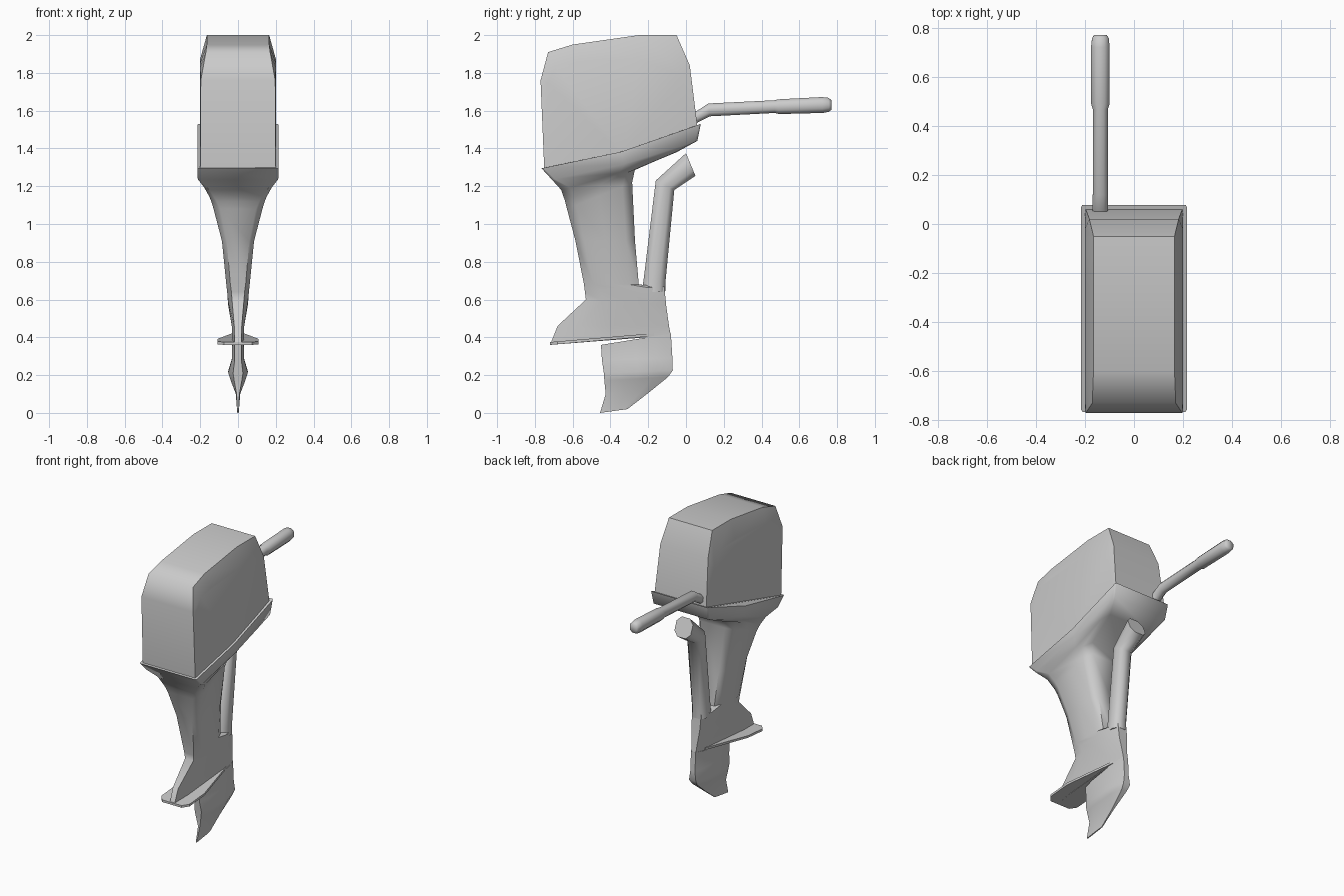
import bpy, bmesh, math


def finish(name, bm, angle):
    bmesh.ops.recalc_face_normals(bm, faces=bm.faces[:])
    mesh = bpy.data.meshes.new(name)
    bm.to_mesh(mesh)
    bm.free()
    ob = bpy.data.objects.new(name, mesh)
    bpy.context.collection.objects.link(ob)
    bpy.ops.object.select_all(action='DESELECT')
    ob.select_set(True)
    bpy.context.view_layer.objects.active = ob
    bpy.ops.object.shade_smooth_by_angle(angle=math.radians(angle))
    return ob


def bridge(bm, a, b):
    n = len(a)
    for i in range(n):
        j = (i + 1) % n
        bm.faces.new((a[i], a[j], b[j], b[i]))


def loft(name, stations, cx=0.0, angle=60):
    """Station: y0, z0, y1, z1 (two ends of the section), half width, corner cut, sag."""
    bm = bmesh.new()
    rings = []
    for y0, z0, y1, z1, w, c, sag in stations:
        k = 1 - c
        section = [(-1, -k), (-1, k), (-k, 1), (0, 1), (k, 1),
                   (1, k), (1, -k), (k, -1), (0, -1), (-k, -1)]
        ring = []
        for t, u in section:
            f = (t + 1) / 2
            z = z0 + (z1 - z0) * f - sag * (1 - t * t)
            ring.append(bm.verts.new((cx + u * w, y0 + (y1 - y0) * f, z)))
        rings.append(ring)
    for a, b in zip(rings, rings[1:]):
        bridge(bm, a, b)
    bm.faces.new(rings[0])
    bm.faces.new(rings[-1])
    return finish(name, bm, angle)


# Engine cowl: side profile (y, z, half width) with bevelled side panels
outer = [(-.75, 1.28, .2), (-.77, 1.76, .197), (-.73, 1.91, .17), (-.60, 1.95, .165),
         (-.25, 2.0, .165), (-.05, 2.0, .165), (.02, 1.84, .182), (.06, 1.52, .197),
         (-.33, 1.355, .2)]
panel = [(-.735, 1.30), (-.735, 1.75), (-.69, 1.83), (-.58, 1.855), (-.25, 1.875),
         (-.08, 1.86), (-.02, 1.78), (.03, 1.52), (-.33, 1.365)]
bm = bmesh.new()
sides = []
for s in (-1, 1):
    ring = [bm.verts.new((s * w, y, z)) for y, z, w in outer]
    inset = [bm.verts.new((s * .2, y, z)) for y, z in panel]
    bridge(bm, ring, inset)
    bm.faces.new(inset)
    sides.append(ring)
bridge(bm, *sides)
finish("engine_cowl", bm, 60)

# Lower pan flowing into the tapered leg
loft("pan_and_leg", [
    (-.765, 1.295, .078, 1.53, .215, .02, .03),
    (-.71, 1.235, .06, 1.44, .213, .04, .02),
    (-.66, 1.18, -.05, 1.38, .178, .15, .01),
    (-.64, 1.12, -.27, 1.29, .15, .25, 0),
    (-.63, 1.08, -.285, 1.22, .135, .3, 0),
    (-.585, .91, -.27, .91, .085, .3, 0),
    (-.54, .68, -.25, .68, .062, .35, 0),
    (-.535, .64, -.115, .668, .058, .4, 0),
    (-.53, .60, -.105, .57, .053, .4, 0),
    (-.68, .46, -.09, .46, .033, .4, 0),
    (-.72, .36, -.08, .41, .03, .4, 0)])

# Gear case and skeg
loft("gear_case_and_skeg", [
    (-.45, .36, -.08, .42, .03, .4, 0),
    (-.445, .28, -.072, .29, .032, .45, 0),
    (-.435, .21, -.07, .225, .052, .5, 0),
    (-.432, .17, -.095, .19, .04, .5, 0),
    (-.425, .10, -.20, .105, .012, .4, 0),
    (-.455, 0, -.31, .02, .004, .3, 0)])

# Plate above the propeller opening, tapering backwards
bm = bmesh.new()
half = [(.075, -.72), (.108, -.68), (.108, -.52), (.03, -.17)]
plan = half + [(-x, y) for x, y in reversed(half)]
layers = [[bm.verts.new((x, y, .36 + (y + .72) * .085 + dz)) for x, y in plan]
          for dz in (0, .015)]
bridge(bm, *layers)
for layer in layers:
    bm.faces.new(layer)
finish("splash_plate", bm, 30)

# Rear mounting strut
loft("mounting_strut", [
    (-.235, .64, -.11, .64, .052, .5, 0),
    (-.225, .70, -.108, .70, .05, .5, 0),
    (-.16, 1.23, -.062, 1.18, .052, .5, 0),
    (0, 1.375, .05, 1.255, .062, .5, 0)])

# Tiller arm with thicker grip
loft("tiller_handle", [
    (.03, 1.585, .045, 1.52, .032, .55, 0),
    (.06, 1.60, .065, 1.54, .032, .55, 0),
    (.118, 1.638, .125, 1.57, .031, .55, 0),
    (.468, 1.655, .472, 1.588, .031, .55, 0),
    (.49, 1.66, .492, 1.582, .038, .55, 0),
    (.72, 1.672, .724, 1.588, .038, .55, 0),
    (.755, 1.668, .757, 1.594, .034, .55, 0),
    (.77, 1.655, .77, 1.605, .026, .55, 0)], cx=-.137)
